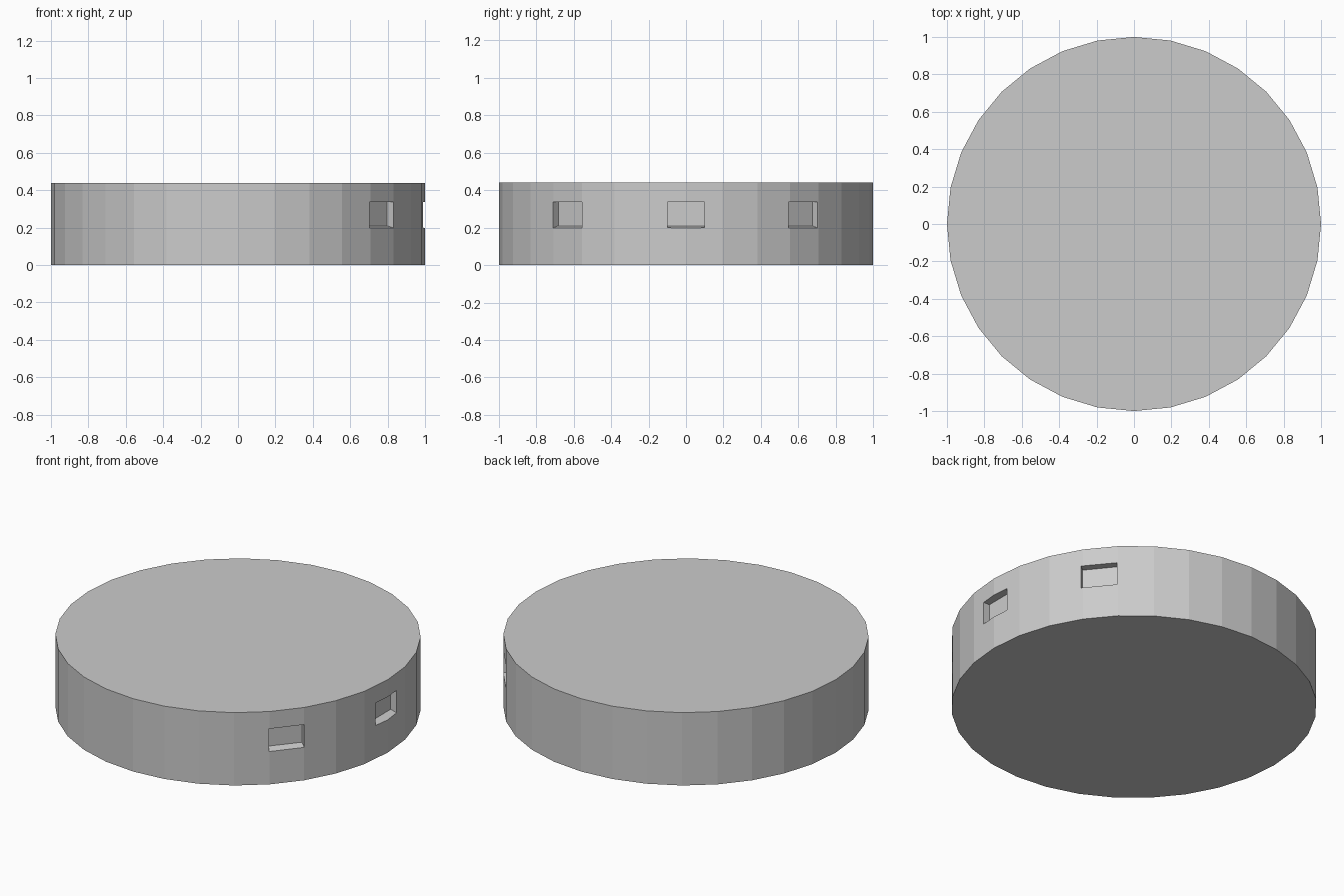
import bpy, bmesh
from math import cos, sin, radians

if "Cube" in bpy.data.objects:
    bpy.data.objects.remove(bpy.data.objects["Cube"])

# Main disc: 32 flat sides, standing on the ground
bpy.ops.mesh.primitive_cylinder_add(vertices=32, radius=1, depth=0.44, location=(0, 0, 0.22))
disc = bpy.context.object
disc.name = "disc_body"


def notch_cutter(name, angle):
    """Block with a slightly sloping sill, placed on the rim at the given angle."""
    a = radians(angle)
    profile = [(0.95, 0.21), (1.05, 0.185), (1.05, 0.336), (0.95, 0.336)]
    bm = bmesh.new()
    verts = [bm.verts.new((r * cos(a) - t * sin(a), r * sin(a) + t * cos(a), z))
             for t in (-0.1, 0.1) for r, z in profile]
    bm.faces.new(verts[:4])
    bm.faces.new(verts[4:])
    for i in range(4):
        j = (i + 1) % 4
        bm.faces.new((verts[i], verts[j], verts[j + 4], verts[i + 4]))
    bmesh.ops.recalc_face_normals(bm, faces=bm.faces)
    mesh = bpy.data.meshes.new(name)
    bm.to_mesh(mesh)
    bm.free()
    ob = bpy.data.objects.new(name, mesh)
    bpy.context.collection.objects.link(ob)
    return ob


# Three shallow rectangular notches on the right-hand rim
for side, angle in (("front", -39.5), ("middle", 0), ("back", 38.9)):
    cutter = notch_cutter("notch_cutter_" + side, angle)
    mod = disc.modifiers.new("notch_" + side, 'BOOLEAN')
    mod.operation = 'DIFFERENCE'
    mod.solver = 'EXACT'
    mod.object = cutter
    cutter.hide_render = True
    bpy.context.view_layer.objects.active = disc
    bpy.ops.object.modifier_apply(modifier=mod.name)
    bpy.data.objects.remove(cutter)
